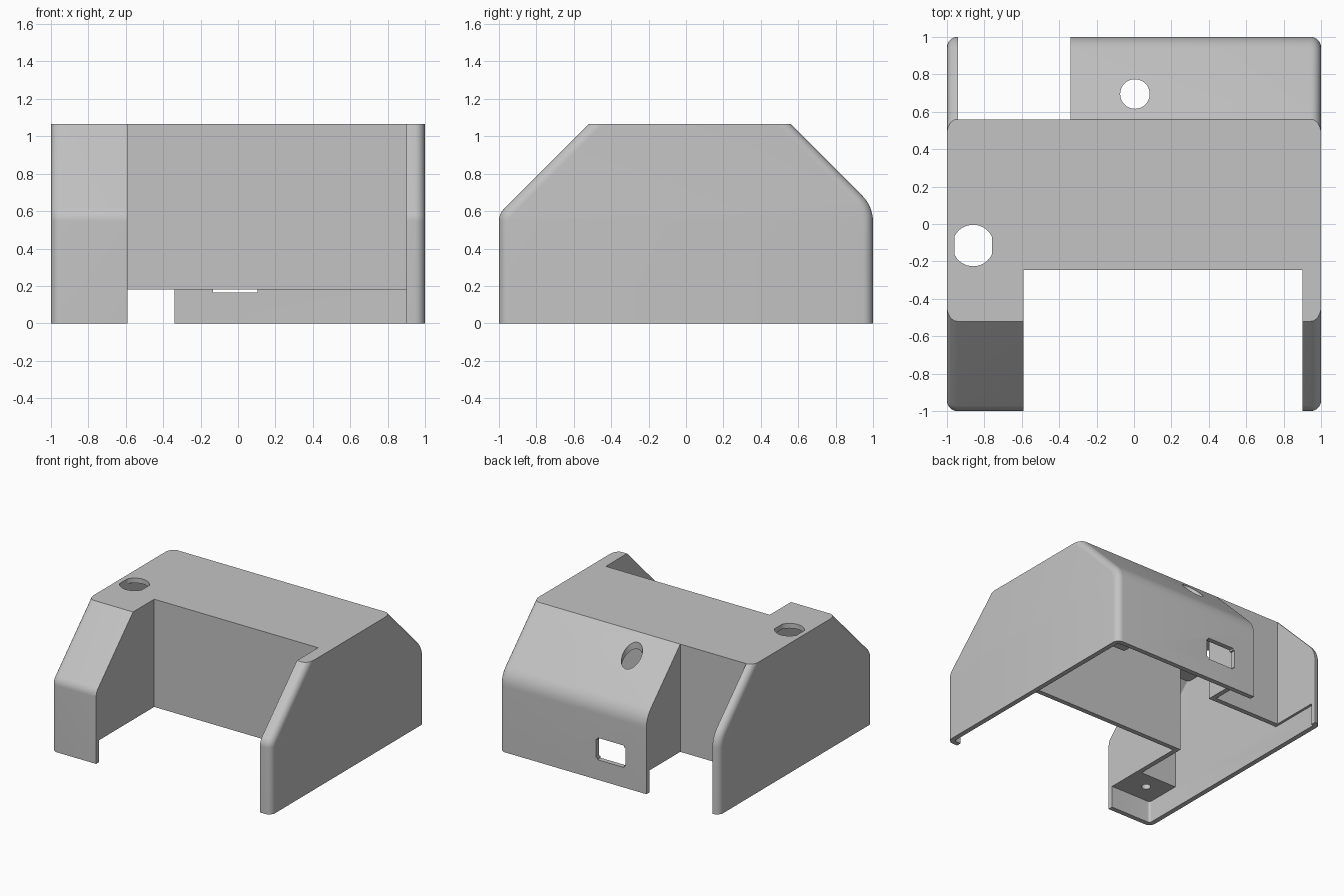
import bpy, bmesh, math
from mathutils import Vector

if "Cube" in bpy.data.objects:
    bpy.data.objects.remove(bpy.data.objects["Cube"])

TOP, T, RIM = 1.065, 0.04, 0.18   # roof height, wall thickness, inner wall bottom

grey = bpy.data.materials.new("light_grey")
grey.diffuse_color = (0.55, 0.55, 0.55, 1)
grey.use_nodes = True
grey.node_tree.nodes["Principled BSDF"].inputs["Base Color"].default_value = grey.diffuse_color


def finish(bm, name):
    bmesh.ops.recalc_face_normals(bm, faces=bm.faces)
    me = bpy.data.meshes.new(name)
    bm.to_mesh(me)
    bm.free()
    me.materials.append(grey)
    ob = bpy.data.objects.new(name, me)
    bpy.context.collection.objects.link(ob)
    return ob


def box(name, x0, x1, y0, y1, z0, z1):
    bm = bmesh.new()
    bmesh.ops.create_cube(bm, size=1)
    for v in bm.verts:
        v.co = ((x0 + x1) / 2 + v.co.x * (x1 - x0),
                (y0 + y1) / 2 + v.co.y * (y1 - y0),
                (z0 + z1) / 2 + v.co.z * (z1 - z0))
    return finish(bm, name)


def post(name, x, y, r, z0, z1):
    bm = bmesh.new()
    bmesh.ops.create_cone(bm, cap_ends=True, segments=40, radius1=r, radius2=r, depth=z1 - z0)
    bmesh.ops.translate(bm, verts=bm.verts, vec=(x, y, (z0 + z1) / 2))
    return finish(bm, name)


def knee(p, into, out, length, n=8):
    """Rounded profile corner between two directions."""
    a, b = p - into * length, p + out * length
    return [a * (1 - t) ** 2 + p * 2 * t * (1 - t) + b * t * t for t in [i / n for i in range(n + 1)]]


def hull(name, o, r, z0, z1):
    """Housing solid inset by o, side edges rounded by r, cut level at z0 and z1."""
    h, s = 1 - o, math.sqrt(0.5)
    kf = 0.585 + o - o / s
    kb = 0.625 + o - o / s
    up, zt = Vector((0, 1)), 1.25
    pts = [Vector((-h, -0.3))]
    pts += knee(Vector((-h, kf)), up, Vector((s, s)), 0.04)
    pts += [Vector((-h + zt - kf, zt)), Vector((h - zt + kb, zt))]
    pts += knee(Vector((h, kb)), Vector((s, -s)), -up, 0.085)
    pts += [Vector((h, -0.3))]
    bm = bmesh.new()
    f = bm.faces.new([bm.verts.new((-h, p.x, p.y)) for p in pts])
    new = bmesh.ops.extrude_face_region(bm, geom=[f])["geom"]
    bmesh.ops.translate(bm, verts=[g for g in new if isinstance(g, bmesh.types.BMVert)], vec=(2 * h, 0, 0))
    bmesh.ops.recalc_face_normals(bm, faces=bm.faces)
    rims = [e for e in bm.edges if abs(e.verts[0].co.x - e.verts[1].co.x) < 1e-5]
    bmesh.ops.bevel(bm, geom=rims, offset=r, segments=6, profile=0.5, affect='EDGES')
    for z, d in ((z0, -1), (z1, 1)):
        cut = bmesh.ops.bisect_plane(bm, geom=bm.verts[:] + bm.edges[:] + bm.faces[:],
                                     plane_co=(0, 0, z), plane_no=(0, 0, d), clear_outer=True)
        edges = [e for e in cut["geom_cut"] if isinstance(e, bmesh.types.BMEdge)]
        bmesh.ops.contextual_create(bm, geom=edges)
    return finish(bm, name)


def combine(ob, other, op='DIFFERENCE'):
    m = ob.modifiers.new("bool", 'BOOLEAN')
    m.operation, m.object, m.solver = op, other, 'EXACT'
    bpy.context.view_layer.objects.active = ob
    bpy.ops.object.modifier_apply(modifier=m.name)
    bpy.data.objects.remove(other)


housing = hull("housing", 0, 0.055, 0, TOP)
cavity = hull("cavity", T, 0.02, -0.1, TOP - T)

# front and back bays: x0, x1, y0, y1; each keeps a wall of thickness T around it
bays = [(-0.59, 0.90, -1.3, -0.245), (-0.94, -0.34, 0.56, 1.3)]
for x0, x1, y0, y1 in bays:
    combine(cavity, box("bay_wall", x0 - T, x1 + T, y0 - T, y1 + T, RIM, 1.4))

# screw blocks in the front left and back right corners
for x0, x1, y0, y1, hx, hy in [(-1.2, -0.5, -1.2, -0.66, -0.79, -0.80),
                               (0.65, 1.2, 0.66, 1.2, 0.80, 0.80)]:
    block = box("screw_block", x0, x1, y0, y1, RIM, 0.55)
    combine(block, post("screw_hole", hx, hy, 0.035, 0.1, 0.42))
    combine(cavity, block)

combine(housing, cavity)
for x0, x1, y0, y1 in bays:
    combine(housing, box("bay", x0, x1, y0, y1, -0.3, 1.4))

# roof hole with flattened sides, and round hole in the back slope
roof_hole = post("roof_hole", -0.86, -0.115, 0.111, 0.9, 1.2)
combine(roof_hole, box("flats", -0.96, -0.76, -0.3, 0.1, 0.8, 1.3), 'INTERSECT')
combine(housing, roof_hole)
combine(housing, post("slope_hole", 0.005, 0.695, 0.079, 0.7, 1.2))

# socket opening with clipped corners in the back wall
combine(housing, box("socket", -0.15, 0.12, 0.9, 1.1, 0.18, 0.33))
combine(housing, box("socket", -0.135, 0.105, 0.9, 1.1, 0.165, 0.345))

housing.select_set(True)
bpy.context.view_layer.objects.active = housing
bpy.ops.object.shade_smooth_by_angle(angle=math.radians(30))
